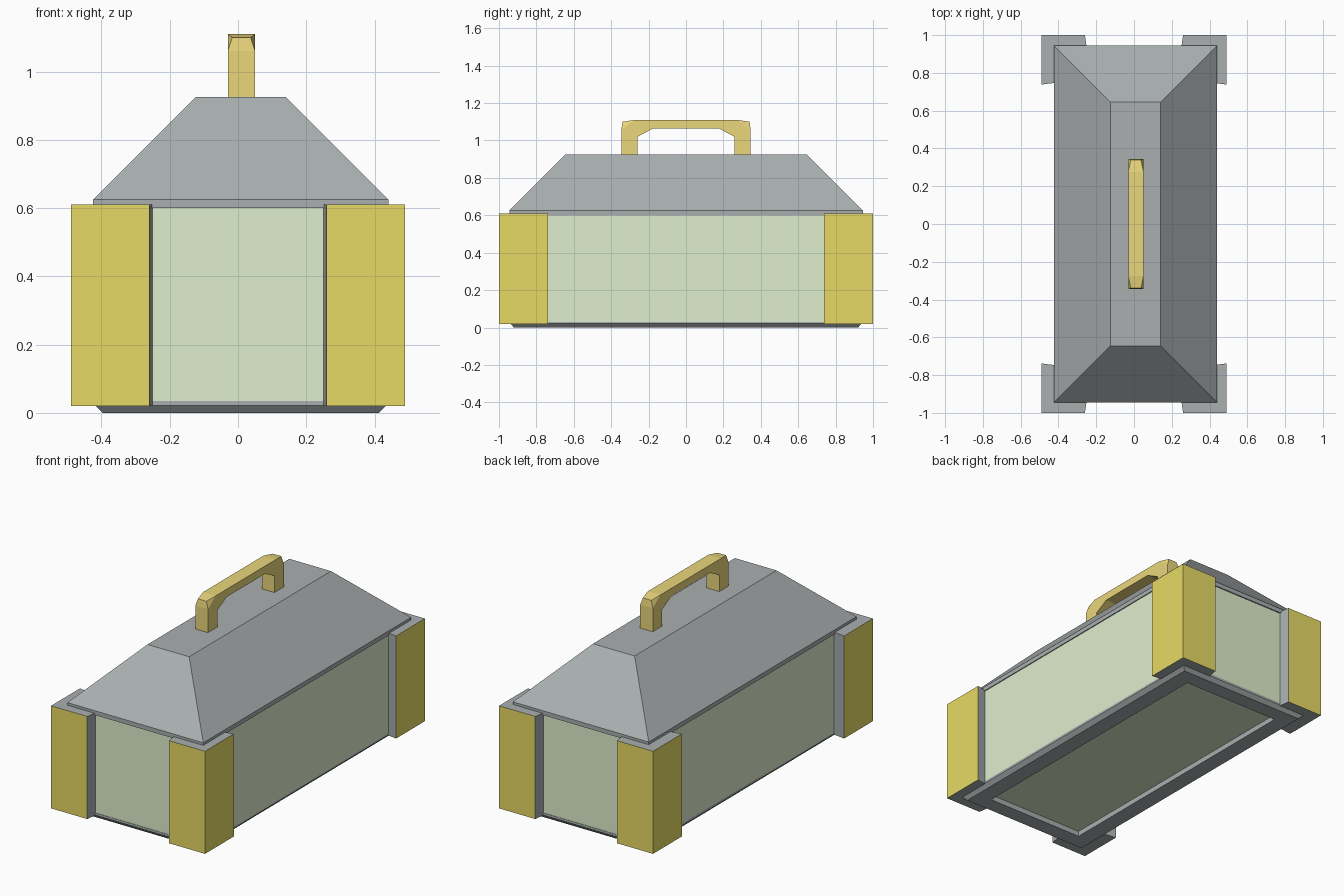
import bpy, bmesh

if "Cube" in bpy.data.objects:
    bpy.data.objects.remove(bpy.data.objects["Cube"])

CX = 0.008  # body, lid and handle sit slightly off centre


def material(name, rgb):
    m = bpy.data.materials.new(name)
    m.diffuse_color = (*rgb, 1)
    m.use_nodes = True
    m.node_tree.nodes["Principled BSDF"].inputs["Base Color"].default_value = m.diffuse_color
    return m


GREY = material("dark grey", (0.40, 0.43, 0.43))
YELLOW = material("yellow", (0.80, 0.70, 0.13))
GOLD = material("gold", (0.83, 0.68, 0.20))
GREEN = material("pale green", (0.74, 0.86, 0.61))


def finish(name, bm, *mats):
    bmesh.ops.recalc_face_normals(bm, faces=bm.faces)
    me = bpy.data.meshes.new(name)
    bm.to_mesh(me)
    bm.free()
    for m in mats:
        me.materials.append(m)
    ob = bpy.data.objects.new(name, me)
    bpy.context.collection.objects.link(ob)
    return ob


def stacked(name, rings, mat):
    """Loft rectangles given as (half x, half y, z) and cap both ends."""
    bm = bmesh.new()
    loops = [[bm.verts.new((CX + sx * hx, sy * hy, z))
              for sx, sy in ((-1, -1), (1, -1), (1, 1), (-1, 1))]
             for hx, hy, z in rings]
    for a, b in zip(loops, loops[1:]):
        for i in range(4):
            j = (i + 1) % 4
            bm.faces.new((a[i], a[j], b[j], b[i]))
    bm.faces.new(loops[0])
    bm.faces.new(loops[-1])
    return finish(name, bm, mat)


# Box body, hipped lid with a lip, and base plate with a recessed underside
stacked("box_body", [(0.427, 0.938, 0.03), (0.427, 0.938, 0.60)], GREEN)
stacked("lid", [(0.4325, 0.945, 0.60), (0.4325, 0.945, 0.625),
                (0.1325, 0.645, 0.925)], GREY)
stacked("base_plate", [(0.31, 0.83, 0.04), (0.31, 0.83, 0.0), (0.405, 0.92, 0.0),
                       (0.427, 0.94, 0.022), (0.427, 0.94, 0.035)], GREY)

# L-shaped corner guards: yellow outside, grey edges
L_PROFILE = [(0.49, 1.0), (0.26, 1.0), (0.25, 0.935), (0.42, 0.935),
             (0.42, 0.747), (0.49, 0.738)]
for xn, sx in (("left", -1), ("right", 1)):
    for yn, sy in (("front", -1), ("back", 1)):
        bm = bmesh.new()
        face = bm.faces.new([bm.verts.new((sx * x, sy * y, 0.02)) for x, y in L_PROFILE])
        ext = bmesh.ops.extrude_face_region(bm, geom=[face], use_keep_orig=True)
        top = [v for v in ext["geom"] if isinstance(v, bmesh.types.BMVert)]
        bmesh.ops.translate(bm, verts=top, vec=(0, 0, 0.59))
        for f in bm.faces:
            if all(abs(v.co.x) > 0.489 for v in f.verts) or \
               all(abs(v.co.y) > 0.999 for v in f.verts):
                f.material_index = 1
        finish(f"{yn}_{xn}_corner_guard", bm, GREY, YELLOW)

# Handle: arch profile in y-z, with its outer upper corners pinched in
HALF_ARCH = [(0.26, 0.92), (0.345, 0.92), (0.345, 1.06), (0.34, 1.10),
             (0.275, 1.11)]
INNER = [(0.175, 1.065), (0.26, 1.02)]
outline = HALF_ARCH + [(-y, z) for y, z in reversed(HALF_ARCH)] \
    + [(-y, z) for y, z in reversed(INNER)] + INNER
bm = bmesh.new()
sides = []
for s in (-1, 1):
    row = [bm.verts.new((0.01 + s * (0.027 if z == 1.10 else 0.04), y, z))
           for y, z in outline]
    bm.faces.new([v for v in row if abs(v.co.z - 1.10) > 1e-4])
    for i, v in enumerate(row):
        if abs(v.co.z - 1.10) < 1e-4:
            bm.faces.new((row[i - 1], v, row[i + 1]))
    sides.append(row)
a, b = sides
for i in range(len(outline)):
    j = (i + 1) % len(outline)
    bm.faces.new((a[i], a[j], b[j], b[i]))
finish("handle", bm, GOLD)
